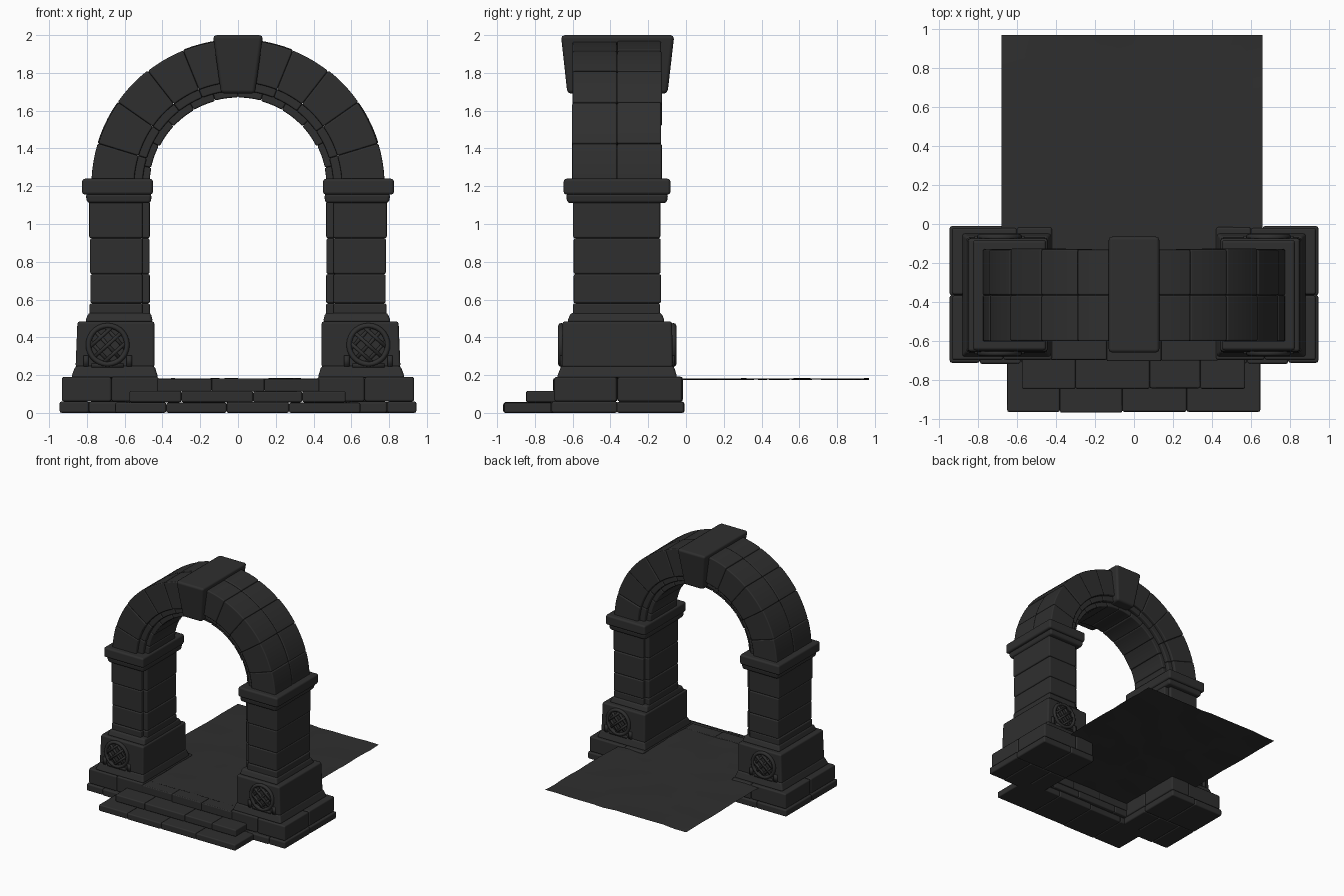
import bpy, bmesh, math, random
from mathutils import Vector, Matrix

if "Cube" in bpy.data.objects:
    bpy.data.objects.remove(bpy.data.objects["Cube"])

random.seed(4)
stone = bpy.data.materials.new("dark_stone")
stone.diffuse_color = (0.028, 0.028, 0.028, 1)
stone.use_nodes = True
stone.node_tree.nodes["Principled BSDF"].inputs["Base Color"].default_value = stone.diffuse_color
YC = -0.365          # depth centre of the arch


def finish(bm, name, bevel=0.01, mirror=True):
    """Turn a bmesh into a softly bevelled, optionally mirrored object."""
    bmesh.ops.recalc_face_normals(bm, faces=bm.faces)
    for f in bm.faces:
        f.smooth = True
    me = bpy.data.meshes.new(name)
    bm.to_mesh(me)
    bm.free()
    me.materials.append(stone)
    ob = bpy.data.objects.new(name, me)
    bpy.context.collection.objects.link(ob)
    if bevel:
        b = ob.modifiers.new("worn_edges", 'BEVEL')
        b.width, b.segments, b.limit_method = bevel, 2, 'ANGLE'
        b.angle_limit = math.radians(32)
        b.harden_normals = True
    if mirror:
        ob.modifiers.new("other_side", 'MIRROR')
    return ob


def box(bm, x, y, z, top=(0, 0, 0, 0)):
    """Box from ranges; top = how far x0, x1, y0, y1 move at the top face."""
    rings = []
    for k, zz in enumerate(z):
        a, b, c, d = (x[0] + top[0] * k, x[1] + top[1] * k, y[0] + top[2] * k, y[1] + top[3] * k)
        rings.append([bm.verts.new((p, q, zz)) for p, q in ((a, c), (b, c), (b, d), (a, d))])
    lo, hi = rings
    bm.faces.new(lo[::-1])
    bm.faces.new(hi)
    for i in range(4):
        j = (i + 1) % 4
        bm.faces.new((lo[i], lo[j], hi[j], hi[i]))


def jit(a=0.004):
    return random.uniform(-a, a)


def row(bm, cuts, y, z):
    """Row of blocks along x with slightly uneven faces."""
    for a, b in zip(cuts, cuts[1:]):
        box(bm, (a, b), (y[0] + jit(), y[1] + jit(0.003)), (z[0], z[1] + jit(0.002)))


def wedge(bm, r0, r1, y, a0, a1, n=5):
    """One curved arch stone between two angles (degrees), centred at z 1.2."""
    secs = []
    for i in range(n + 1):
        t = math.radians(a0 + (a1 - a0) * i / n)
        c, s = math.cos(t), math.sin(t)
        secs.append([bm.verts.new((r * c, yy, 1.2 + r * s))
                     for r, yy in ((r0, y[0]), (r1, y[0]), (r1, y[1]), (r0, y[1]))])
    for p, q in zip(secs, secs[1:]):
        for i in range(4):
            j = (i + 1) % 4
            bm.faces.new((p[i], p[j], q[j], q[i]))
    bm.faces.new(secs[0][::-1])
    bm.faces.new(secs[-1])


# stepped plinth under each pillar
bm = bmesh.new()
row(bm, (0.42, 0.58, 0.79, 0.945), (-0.715, YC), (0, 0.06))
row(bm, (0.42, 0.66, 0.945), (YC, -0.008), (0, 0.06))
row(bm, (0.42, 0.67, 0.933), (-0.70, YC), (0.06, 0.19))
row(bm, (0.42, 0.60, 0.933), (YC, -0.018), (0.06, 0.19))
finish(bm, "plinth", 0.012)

# pedestal with flared foot and top collar
bm = bmesh.new()
box(bm, (0.422, 0.885), (-0.685, -0.045), (0.185, 0.25), (0.02, -0.025, 0.025, -0.02))
box(bm, (0.442, 0.86), (-0.658, -0.07), (0.24, 0.485), (0.0, -0.01, 0.004, -0.004))
box(bm, (0.45, 0.81), (-0.63, -0.11), (0.48, 0.53), (0.012, -0.018, 0.02, -0.02))
finish(bm, "pedestal", 0.014)

# pillar shaft courses with recessed inner strip
bm = bmesh.new()
levels = (0.5, 0.58, 0.735, 0.925, 1.12)
for a, b in zip(levels, levels[1:]):
    box(bm, (0.505, 0.785 + jit()), (-0.598 + jit(), -0.135 + jit()), (a, b))
    box(bm, (0.466 + jit(0.003), 0.52), (-0.565, -0.165), (a, b))
finish(bm, "pillar")

# capital bands
bm = bmesh.new()
box(bm, (0.462, 0.798), (-0.628, -0.102), (1.11, 1.16), (-0.006, 0.01, -0.008, 0.008))
box(bm, (0.45, 0.826), (-0.648, -0.082), (1.155, 1.24))
finish(bm, "capital", 0.016)

# arch stones: main ring and two recessed inner rings
bm = bmesh.new()
joints = (0, 17, 35, 52, 68, 87)
for a, b in zip(joints, joints[1:]):
    wedge(bm, 0.55, 0.777 + jit(), (-0.6 + jit(), YC), a, b)
    wedge(bm, 0.55, 0.777 + jit(), (YC, -0.13 + jit()), a, b)
    wedge(bm, 0.505, 0.56, (-0.575, -0.155), a, b)
inner = (0, 12, 27, 43, 60, 75, 90)
for a, b in zip(inner, inner[1:]):
    wedge(bm, 0.468 + jit(0.003), 0.52, (-0.545, -0.185), a, b)
finish(bm, "arch_stones", 0.009)

# keystone
bm = bmesh.new()
box(bm, (-0.09, 0.09), (-0.628, -0.098), (1.69, 2.0), (-0.043, 0.043, -0.034, 0.036))
finish(bm, "keystone", 0.02, mirror=False)

# round medallions on front and back of the pedestals
bm = bmesh.new()
CX, CZ, R = 0.675, 0.36, 0.102
for face, out in ((-0.655, -1), (-0.073, 1)):
    n, m = 28, 8
    ring = [[bm.verts.new((CX + (R + 0.014 * math.cos(v)) * math.cos(u),
                           face + out * 0.006 + 0.016 * math.sin(v),
                           CZ + (R + 0.014 * math.cos(v)) * math.sin(u)))
             for v in (2 * math.pi * k / m for k in range(m))]
            for u in (2 * math.pi * k / n for k in range(n))]
    for i in range(n):
        for j in range(m):
            bm.faces.new((ring[i][j], ring[(i + 1) % n][j],
                          ring[(i + 1) % n][(j + 1) % m], ring[i][(j + 1) % m]))
    # woven straps inside the ring
    for ang in (42, -48):
        for off in (-0.055, 0.0, 0.055):
            half = math.sqrt(R * R - off * off)
            mat = (Matrix.Translation((CX, face + out * 0.004, CZ))
                   @ Matrix.Rotation(math.radians(ang), 4, 'Y')
                   @ Matrix.Translation((0, 0, off))
                   @ Matrix.Diagonal((2 * half, 0.018 if ang > 0 else 0.014, 0.018, 1)))
            bmesh.ops.create_cube(bm, size=1, matrix=mat)
    # small feet and ledge below the ring
    for dx in (-0.115, 0.115):
        box(bm, (CX + dx - 0.014, CX + dx + 0.014), (face - 0.012, face + 0.012), (0.245, 0.305))
    box(bm, (CX - 0.085, CX + 0.085), (face - 0.01, face + 0.01), (0.24, 0.262))
for v in bm.verts:
    v.co.x += 0.015
finish(bm, "medallion", 0)

# front steps and threshold
bm = bmesh.new()
row(bm, (-0.65, -0.38, -0.06, 0.27, 0.648), (-0.965, -0.62), (0, 0.056))
finish(bm, "lower_step", 0.01, mirror=False)
bm = bmesh.new()
row(bm, (-0.575, -0.3, 0.08, 0.34, 0.57), (-0.845, -0.6), (0.056, 0.116))
finish(bm, "upper_step", 0.01, mirror=False)
bm = bmesh.new()
row(bm, (-0.43, -0.14, 0.14, 0.43), (-0.7, -0.59), (0.112, 0.182))
finish(bm, "threshold", 0.008, mirror=False)

# thin uneven floor running back through the arch
bm = bmesh.new()
bmesh.ops.create_grid(bm, x_segments=12, y_segments=14, size=1)
for v in bm.verts:
    v.co = Vector((-0.01 + v.co.x * 0.67, 0.185 + v.co.y * 0.785, 0.179 + jit(0.005)))
finish(bm, "floor", 0, mirror=False)
